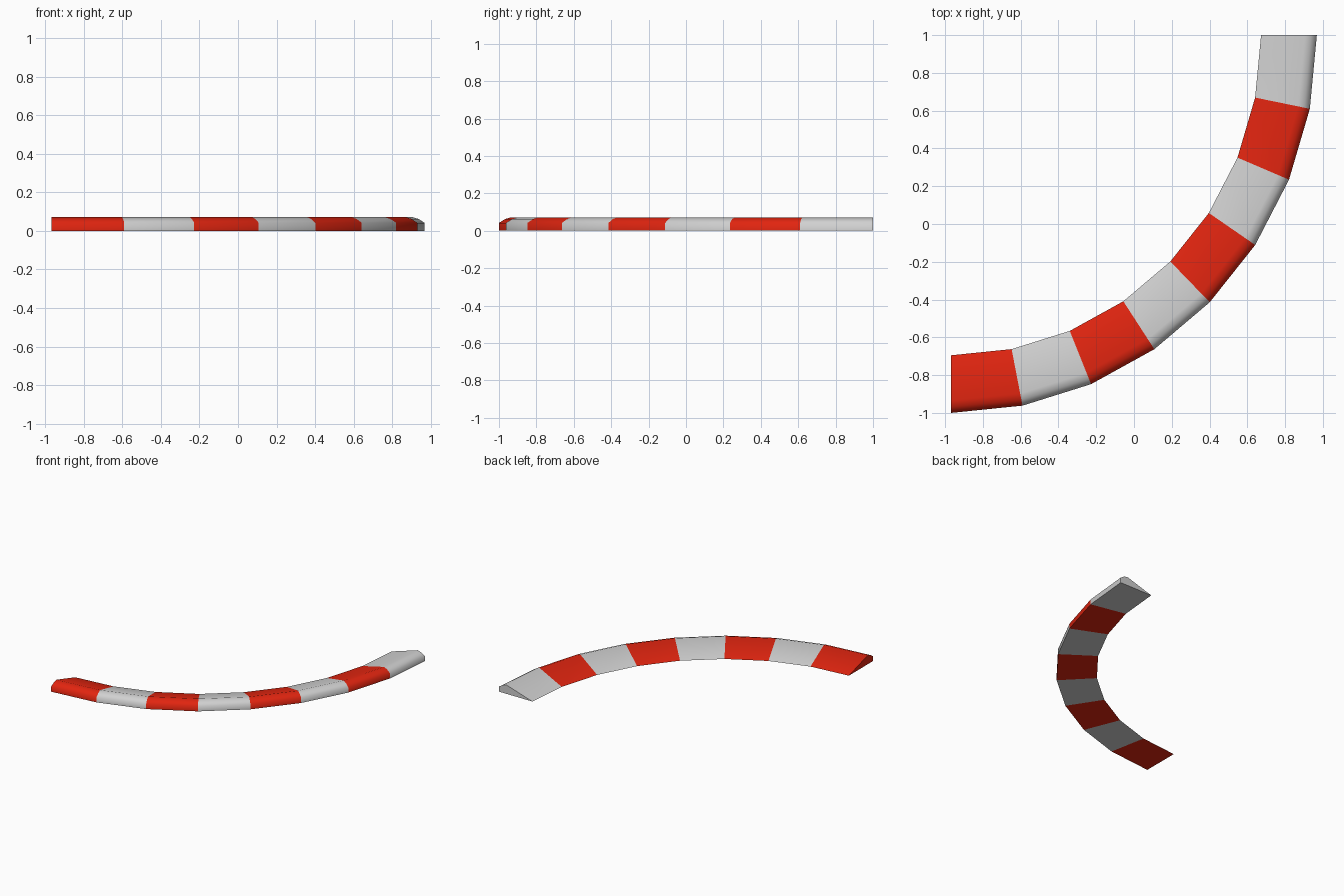
import bpy, bmesh, math

if "Cube" in bpy.data.objects:
    bpy.data.objects.remove(bpy.data.objects["Cube"])

SEGMENTS = 8
CENTRE = (-0.968, 1.0)      # centre of the quarter turn
R_OUT = 2.0
X_SCALE = 0.968             # the curve is slightly narrower in x

# wedge profile: (distance inwards from outer edge, height)
PROFILE = [(0, 0), (0, 0.042), (0.032, 0.062), (0.065, 0.072), (0.305, 0)]


def material(name, rgb):
    m = bpy.data.materials.new(name)
    m.diffuse_color = (*rgb, 1)
    m.use_nodes = True
    m.node_tree.nodes["Principled BSDF"].inputs["Base Color"].default_value = m.diffuse_color
    return m


mesh = bpy.data.meshes.new("curved_kerb")
kerb = bpy.data.objects.new("curved_kerb", mesh)
bpy.context.collection.objects.link(kerb)
mesh.materials.append(material("red", (0.75, 0.018, 0.005)))
mesh.materials.append(material("white", (0.63, 0.63, 0.63)))

bm = bmesh.new()
# profile rings swept along the quarter curve
rings = []
for i in range(SEGMENTS + 1):
    a = -math.pi / 2 + i * math.pi / 2 / SEGMENTS
    rings.append([bm.verts.new((CENTRE[0] + X_SCALE * (R_OUT - d) * math.cos(a),
                                CENTRE[1] + (R_OUT - d) * math.sin(a), z))
                  for d, z in PROFILE])

# alternating red and white blocks
n = len(PROFILE)
for i in range(SEGMENTS):
    for j in range(n):
        k = (j + 1) % n
        f = bm.faces.new((rings[i][j], rings[i + 1][j], rings[i + 1][k], rings[i][k]))
        f.material_index = i % 2

# end caps
bm.faces.new(rings[0]).material_index = 0
bm.faces.new(rings[-1]).material_index = 1
bmesh.ops.recalc_face_normals(bm, faces=bm.faces[:])
bm.to_mesh(mesh)
bm.free()

bpy.context.view_layer.objects.active = kerb
kerb.select_set(True)
bpy.ops.object.shade_smooth_by_angle(angle=math.radians(60))
